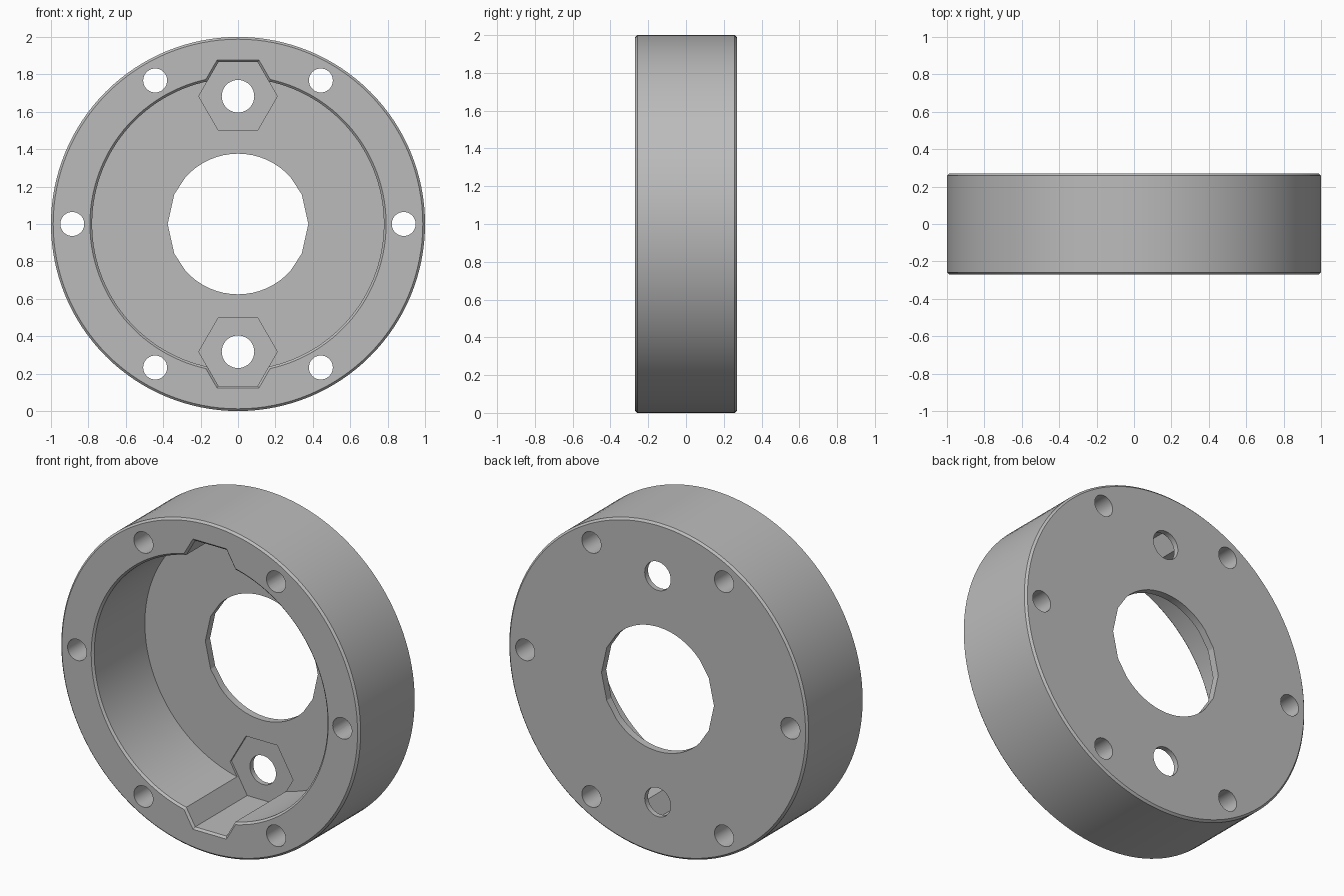
import bpy, bmesh
from math import sin, cos, radians

default = bpy.data.objects.get("Cube")
if default:
    bpy.data.objects.remove(default, do_unlink=True)

HALF = 0.27      # half depth of the housing
BEVEL = 0.012    # chamfer on the rims
FLOOR = 0.225    # y of the recess floor
POCKET = 0.238   # y of the hex pocket floor

grey = bpy.data.materials.new("mid grey")
grey.use_nodes = True
grey.diffuse_color = (0.5, 0.5, 0.5, 1)
grey.node_tree.nodes["Principled BSDF"].inputs["Base Color"].default_value = (0.5, 0.5, 0.5, 1)


def turned(name, layers, angles, x=0.0, z=1.0):
    """Solid along y: layers are (y, radius), angles give the outline."""
    bm = bmesh.new()
    rings = [[bm.verts.new((x + r * cos(radians(a)), y, z + r * sin(radians(a))))
              for a in angles] for y, r in layers]
    n = len(angles)
    for low, high in zip(rings, rings[1:]):
        for i in range(n):
            j = (i + 1) % n
            bm.faces.new((low[i], low[j], high[j], high[i]))
    bm.faces.new(rings[0])
    bm.faces.new(rings[-1])
    bmesh.ops.recalc_face_normals(bm, faces=bm.faces)
    mesh = bpy.data.meshes.new(name)
    bm.to_mesh(mesh)
    bm.free()
    mesh.materials.append(grey)
    obj = bpy.data.objects.new(name, mesh)
    bpy.context.collection.objects.link(obj)
    return obj


def circle(n):
    return [360 * i / n for i in range(n)]


def flared(radius, depth, slope=1.0):
    """Layers of a recess that opens at the front with a chamfer."""
    reach = 0.05
    return [(-HALF - reach, radius + (BEVEL + reach) * slope),
            (-HALF + BEVEL, radius), (depth, radius)]


def through(radius):
    return [(-0.4, radius), (0.4, radius)]


# Outer drum with chamfered edges
body = turned("ring_housing", [(-HALF, 1 - BEVEL), (-HALF + BEVEL, 1),
                               (HALF - BEVEL, 1), (HALF, 1 - BEVEL)], circle(128))

# Main recess and the central opening with its flattened sides
arc = [42 + 6 * i for i in range(17)]
upper = [0, 25] + arc + [155]
opening = upper + [a + 180 for a in upper]
cutters = [turned("recess_cutter", flared(0.78, FLOOR), circle(128)),
           turned("opening_cutter", through(0.376), opening)]

# Hex nut pockets and bolt holes, above and below the opening
for side in (1, -1):
    z = 1 + side * 0.683
    cutters.append(turned("hex_pocket_cutter", flared(0.21, POCKET, 1.155), circle(6), 0, z))
    cutters.append(turned("bolt_hole_cutter", through(0.087), circle(40), 0, z))

# Six mounting holes around the rim
for a in circle(6):
    cutters.append(turned("rim_hole_cutter", through(0.064), circle(36),
                          0.886 * cos(radians(a)), 1 + 0.886 * sin(radians(a))))

for cutter in cutters:
    cutter.hide_render = True
    cutter.hide_set(True)
    mod = body.modifiers.new(cutter.name, 'BOOLEAN')
    mod.operation = 'DIFFERENCE'
    mod.solver = 'EXACT'
    mod.object = cutter

# Apply the cuts, then remove the cutters
bpy.context.view_layer.update()
graph = bpy.context.evaluated_depsgraph_get()
result = bpy.data.meshes.new_from_object(body.evaluated_get(graph))
body.modifiers.clear()
body.data = result
for cutter in cutters:
    bpy.data.objects.remove(cutter, do_unlink=True)

# Smooth the round walls and keep the edges sharp
bpy.ops.object.select_all(action='DESELECT')
body.select_set(True)
bpy.context.view_layer.objects.active = body
bpy.ops.object.shade_smooth_by_angle(angle=radians(16))
